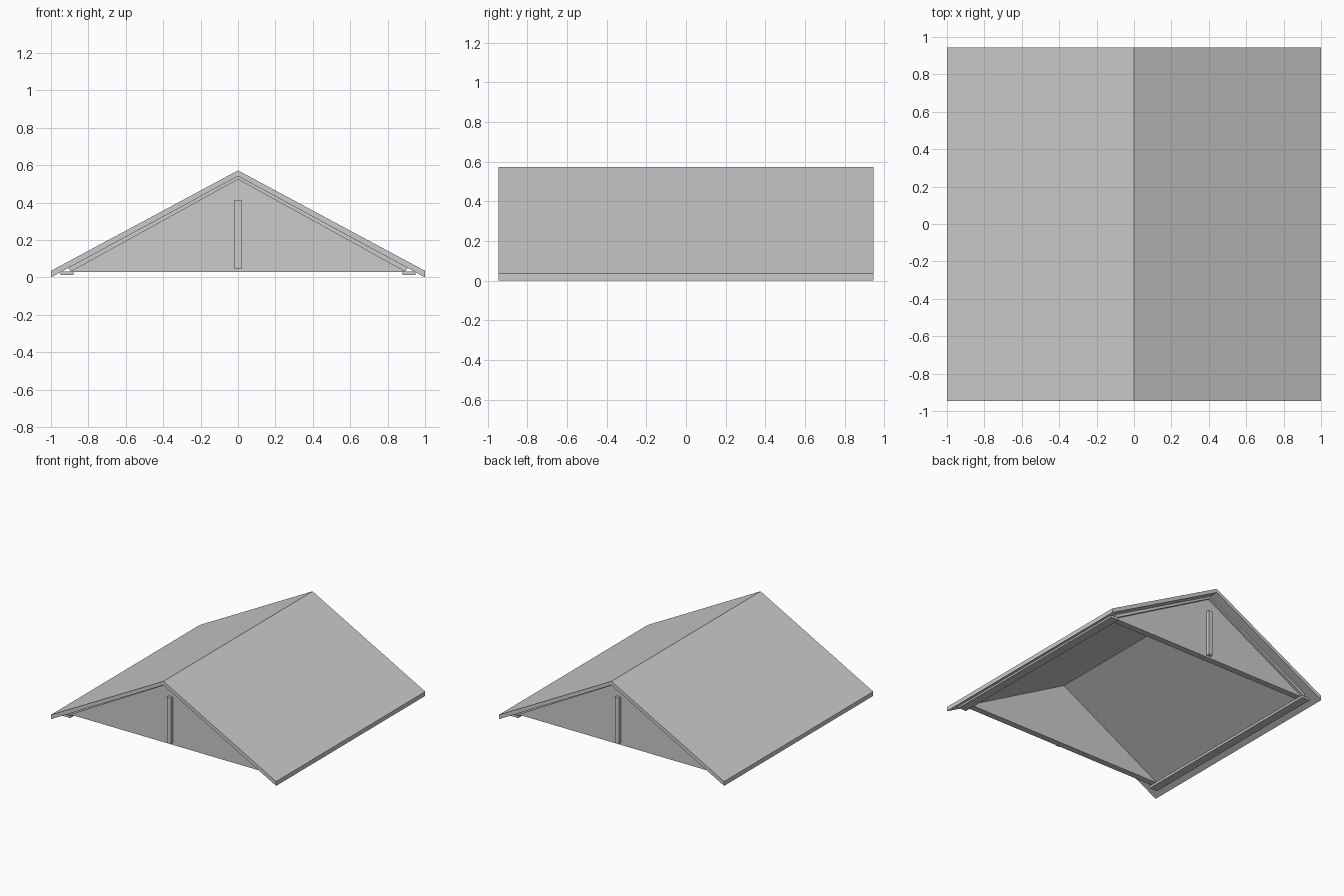
import bpy
import bmesh

cube = bpy.data.objects.get("Cube")
if cube:
    bpy.data.objects.remove(cube, do_unlink=True)

grey = bpy.data.materials.new("plain grey")
grey.use_nodes = True
grey.diffuse_color = (0.6, 0.6, 0.6, 1)
grey.node_tree.nodes["Principled BSDF"].inputs["Base Color"].default_value = (0.6, 0.6, 0.6, 1)


def prism(name, profile, y0, y1):
    """Extrude an x-z outline from y0 to y1."""
    bm = bmesh.new()
    face = bm.faces.new([bm.verts.new((x, y0, z)) for x, z in profile])
    ext = bmesh.ops.extrude_face_region(bm, geom=[face])
    verts = [v for v in ext["geom"] if isinstance(v, bmesh.types.BMVert)]
    bmesh.ops.translate(bm, verts=verts, vec=(0, y1 - y0, 0))
    bmesh.ops.recalc_face_normals(bm, faces=bm.faces)
    mesh = bpy.data.meshes.new(name)
    bm.to_mesh(mesh)
    bm.free()
    mesh.materials.append(grey)
    obj = bpy.data.objects.new(name, mesh)
    bpy.context.collection.objects.link(obj)
    return obj


def rectangle(x0, x1, z0, z1):
    return [(x0, z0), (x1, z0), (x1, z1), (x0, z1)]


ROOF_END, TRIM_END, WALL_OUT, WALL_IN = 0.945, 0.87, 0.85, 0.80

# Roof covering with vertical eaves
prism("roof", [(-1, 0), (-1, 0.035), (0, 0.572), (1, 0.035), (1, 0), (0, 0.541)],
      -ROOF_END, ROOF_END)

# Thin lining under the roof, its ends cut square to the slope
prism("roof_lining", [(-0.907, 0.052), (0, 0.541), (0.907, 0.052),
                      (0.895, 0.03), (0, 0.524), (-0.895, 0.03)],
      -TRIM_END, TRIM_END)

# Gable walls and their upright posts
for side, label in ((-1, "front"), (1, "back")):
    prism(label + "_gable", [(-0.895, 0.03), (0.895, 0.03), (0, 0.526)],
          side * WALL_IN, side * WALL_OUT)
    prism(label + "_post", rectangle(-0.018, 0.018, 0.045, 0.415),
          side * WALL_OUT, side * 0.876)

# Eave battens
for side, label in ((-1, "right"), (1, "left")):
    prism(label + "_eave_batten", rectangle(side * 0.88, side * 0.95, 0.013, 0.031),
          -TRIM_END, TRIM_END)
